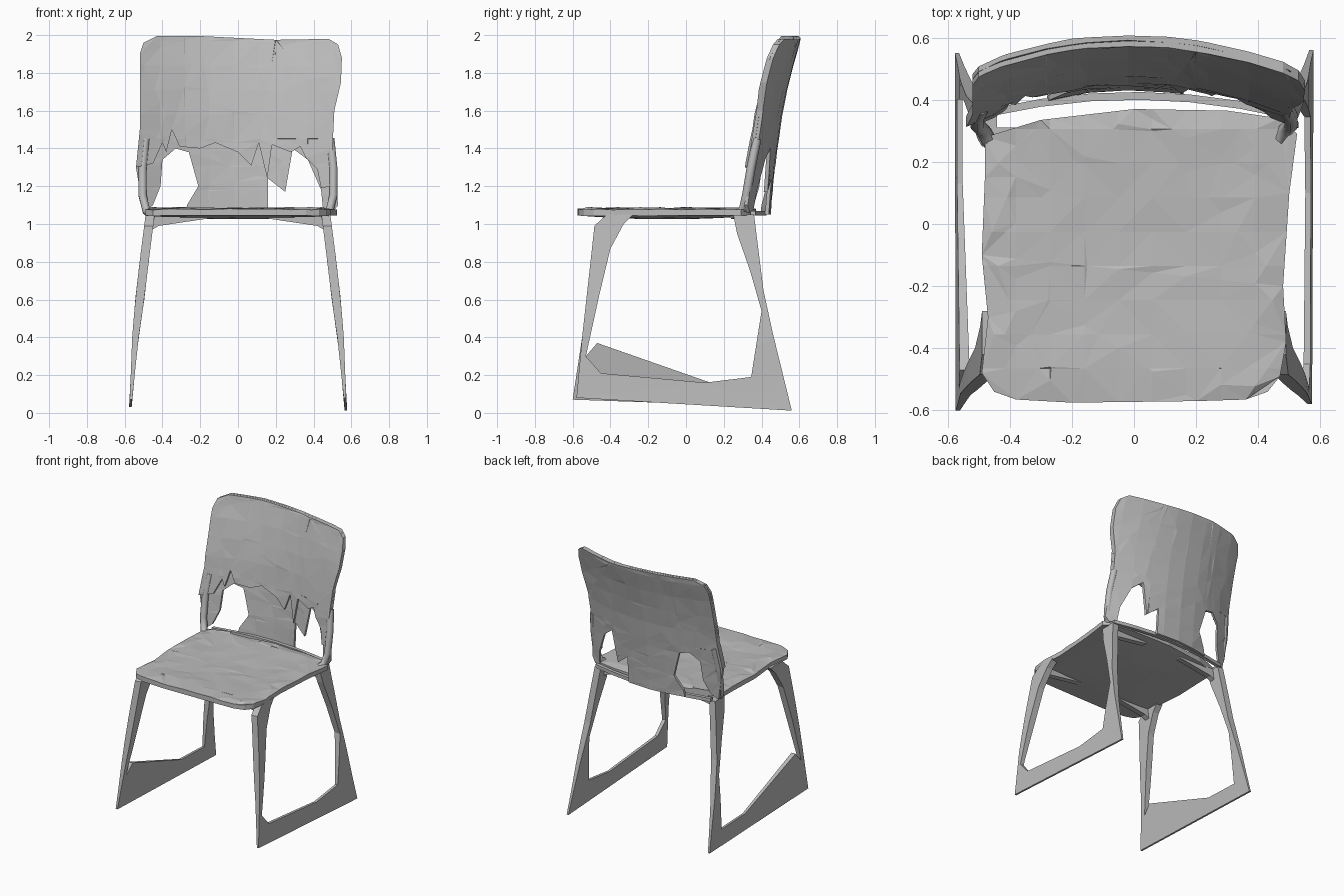
import bpy, bmesh, random
from mathutils import Vector

random.seed(4)
if "Cube" in bpy.data.objects:
    bpy.data.objects.remove(bpy.data.objects["Cube"])

grey = bpy.data.materials.new("plain grey")
grey.use_nodes = True
grey.diffuse_color = (0.5, 0.5, 0.5, 1)
grey.node_tree.nodes["Principled BSDF"].inputs["Base Color"].default_value = grey.diffuse_color


def lerp_table(table, t):
    """Piecewise linear lookup."""
    for (a, fa), (b, fb) in zip(table, table[1:]):
        if t <= b:
            return fa + (fb - fa) * max(0, (t - a) / (b - a))
    return table[-1][1]


def sheet(name, outline, step, place):
    """Cut a flat outline into a grid, thicken it and bend it with place(u, v, side)."""
    bm = bmesh.new()
    bm.faces.new([bm.verts.new((u, v, 0)) for u, v in outline])
    bm.normal_update()
    bmesh.ops.triangulate(bm, faces=bm.faces[:])
    for axis in (0, 1):
        lo, hi = (f(p[axis] for p in outline) for f in (min, max))
        normal = Vector((axis == 0, axis == 1, 0))
        for i in range(1, int((hi - lo) / step) + 1):
            bm.normal_update()
            bmesh.ops.bisect_plane(bm, geom=bm.verts[:] + bm.edges[:] + bm.faces[:],
                                   plane_co=normal * (lo + i * step), plane_no=normal, dist=1e-5)
    bm.normal_update()
    bmesh.ops.triangulate(bm, faces=bm.faces[:])
    grown = bmesh.ops.extrude_face_region(bm, geom=bm.faces[:], use_keep_orig=True)["geom"]
    far = {g for g in grown if isinstance(g, bmesh.types.BMVert)}
    for v in bm.verts:
        v.co = place(v.co.x, v.co.y, 1 if v in far else 0)
    bmesh.ops.recalc_face_normals(bm, faces=bm.faces[:])
    mesh = bpy.data.meshes.new(name)
    bm.to_mesh(mesh)
    bm.free()
    mesh.materials.append(grey)
    obj = bpy.data.objects.new(name, mesh)
    bpy.context.collection.objects.link(obj)


def tube(name, points, radius):
    """Low-poly bent rod."""
    curve = bpy.data.curves.new(name, "CURVE")
    curve.dimensions = "3D"
    curve.bevel_depth = radius
    curve.bevel_resolution = 1
    curve.use_fill_caps = True
    spline = curve.splines.new("POLY")
    spline.points.add(len(points) - 1)
    for p, co in zip(spline.points, points):
        p.co = (*co, 1)
    curve.materials.append(grey)
    obj = bpy.data.objects.new(name, curve)
    bpy.context.collection.objects.link(obj)


# Seat: softly dished, slightly uneven slab with a thin rim
seat_outline = [(-.48, .28), (-.3, .335), (0, .37), (.3, .365), (.47, .34), (.525, .29), (.5, .1),
                (.48, -.2), (.49, -.38), (.47, -.49), (.43, -.54), (.36, -.565), (.2, -.57),
                (-.2, -.575), (-.38, -.565), (-.45, -.54), (-.49, -.48), (-.47, -.3),
                (-.49, -.1), (-.48, .15)]


def place_seat(x, y, side):
    edge = max(abs(x) / .5, abs(y + .1) / .47)
    inner = 1 - min(edge, 1) ** 2
    top = 1.09 - .014 * inner + random.uniform(-.003, .003)
    if edge > .93:
        top -= .012
    return (x, y, top if side else 1.045 - .02 * inner)


sheet("seat", seat_outline, .11, place_seat)

# Backrest: two bent layers, the front one with a ragged lower edge
lean = [(1.0, .41), (1.1, .415), (1.4, .447), (1.6, .477), (1.8, .52), (1.95, .565), (2.0, .575)]


def place_back(front, rear):
    def place(x, z, side):
        bow = lerp_table([(1.1, .125), (2, .105)], z)
        y = lerp_table(lean, z) - bow * (x / .53) ** 2
        return (x, y + (rear if side else front) + random.uniform(-.002, .002), z)
    return place


top_edge = [(-.54, 1.3), (-.52, 1.5), (-.52, 1.9), (-.5, 1.96), (-.43, 1.995), (-.2, 1.995),
            (.2, 1.975), (.48, 1.98), (.53, 1.95), (.55, 1.88), (.545, 1.75), (.51, 1.6),
            (.5, 1.4)]
ragged_edge = [(.49, 1.2), (.44, 1.19), (.42, 1.29), (.36, 1.35), (.33, 1.41), (.28, 1.38),
               (.18, 1.42), (.155, 1.24), (.11, 1.43), (.07, 1.31), (0, 1.38), (-.12, 1.43),
               (-.2, 1.4), (-.31, 1.41), (-.35, 1.5), (-.38, 1.38), (-.4, 1.43), (-.45, 1.32)]
sheet("backrest_front", top_edge + ragged_edge, .13, place_back(0, .018))

# Rear layer carries the central tongue and the two side posts around the openings
tongue_edge = [(.53, 1.1), (.5, 1.06), (.45, 1.08), (.44, 1.18), (.37, 1.34), (.29, 1.4),
               (.25, 1.17), (.16, 1.24), (.16, 1.05), (-.28, 1.05), (-.27, 1.1), (-.21, 1.2),
               (-.26, 1.38), (-.33, 1.4), (-.4, 1.34), (-.41, 1.2), (-.45, 1.1), (-.5, 1.06)]
sheet("backrest_rear", top_edge + tongue_edge, .13, place_back(.018, .036))

# Thin strip joining the posts behind the seat
sheet("rear_strip", [(-.46, 1.045), (.48, 1.045), (.48, 1.07), (-.46, 1.07)], .16,
      lambda x, z, side: (x, .40 - .25 * x * x + .025 * side, z))

# Side frames: front leg, floor rail and rear leg as one bent plate
spread = [(0, .572), (.4, .543), (.8, .497), (1.05, .465)]
outer_edge = [(-.42, 1.05), (-.485, .99), (-.5, .85), (-.55, .4)]
rear_leg = [(.46, .42), (.41, .65), (.36, 1.05), (.25, 1.05), (.27, .95), (.34, .75), (.4, .54)]
front_inner = [(-.53, .3), (-.46, .62), (-.4, .87), (-.33, 1.0), (-.28, 1.05)]
rails = {
    "left": (1, [(-.58, .08), (.56, .012)],
             [(.345, .19), (.1, .16), (-.45, .21)]),
    "right": (-1, [(-.6, .07), (.55, .03)],
              [(.4, .15), (.13, .16), (-.47, .37)]),
}
for label, (sign, feet, rail_top) in rails.items():
    def place_frame(y, z, side):
        half = .007 + .017 * min(1, max(0, (z - .1) / .5))
        return (sign * (lerp_table(spread, z) + (half if side else -half)), y, z)

    sheet(label + "_side_frame", outer_edge + feet + rear_leg + rail_top + front_inner,
          .17, place_frame)

    # Bent post carrying the rear leg up into the backrest edge
    tube(label + "_back_post", [(sign * .45, .24, 1.045), (sign * .485, .30, 1.07),
                                (sign * .505, .32, 1.15), (sign * .505, .345, 1.3),
                                (sign * .49, .375, 1.45)], .024)

    # Slim gussets under the seat at both legs
    for place_name, y0 in (("front", -.42), ("rear", .27)):
        sheet(f"{label}_{place_name}_gusset",
              [(.47, .96), (.47, 1.05), (.15, 1.05), (.15, 1.03), (.42, .99)], .2,
              lambda x, z, side: (sign * x, y0 + .04 * side, z))
